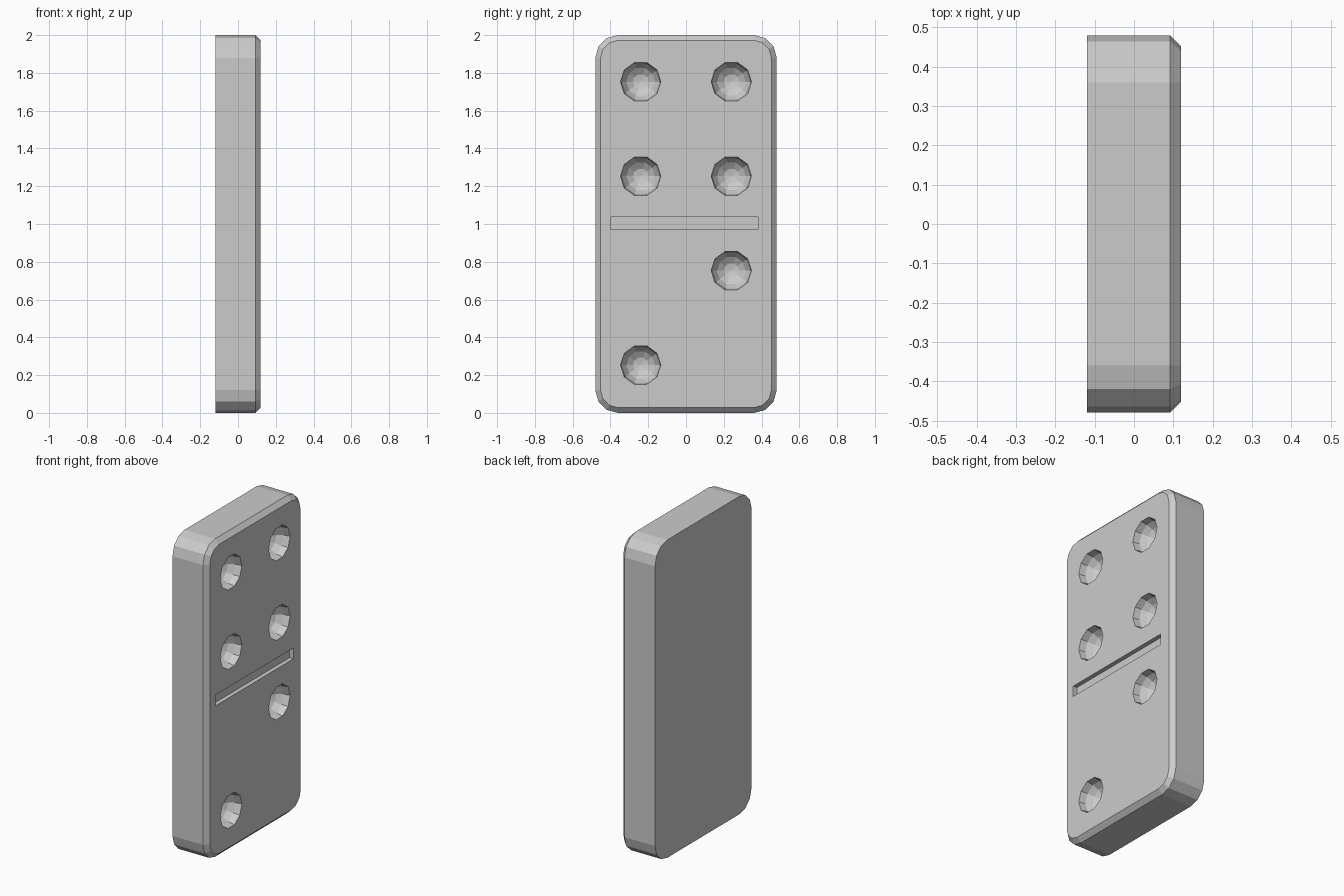
import bpy, bmesh
from math import pi, sin, cos, radians
from mathutils import Matrix

if "Cube" in bpy.data.objects:
    bpy.data.objects.remove(bpy.data.objects["Cube"])

HX, HY, H = 0.12, 0.48, 2.0   # half thickness, half width, height
R, BEV = 0.12, 0.028          # corner radius, face chamfer


def make_object(name, bm):
    bmesh.ops.recalc_face_normals(bm, faces=bm.faces)
    mesh = bpy.data.meshes.new(name)
    bm.to_mesh(mesh)
    bm.free()
    ob = bpy.data.objects.new(name, mesh)
    bpy.context.collection.objects.link(ob)
    return ob


def rounded_loop(bm, x, inset):
    """Rounded rectangle in the YZ plane, three segments per corner."""
    r = R - inset
    verts = []
    for k, (sy, sz) in enumerate(((1, 1), (-1, 1), (-1, -1), (1, -1))):
        for i in range(4):
            a = radians(90 * k + 30 * i)
            verts.append(bm.verts.new((x, sy * (HY - R) + r * cos(a),
                                       H / 2 + sz * (H / 2 - R) + r * sin(a))))
    return verts


# Tile body: flat back, chamfered front face
bm = bmesh.new()
loops = [rounded_loop(bm, -HX, 0), rounded_loop(bm, HX - BEV, 0), rounded_loop(bm, HX, BEV)]
for a, b in zip(loops, loops[1:]):
    n = len(a)
    for i in range(n):
        j = (i + 1) % n
        bm.faces.new((a[i], a[j], b[j], b[i]))
bm.faces.new(loops[0])
bm.faces.new(loops[-1])
tile = make_object("domino_tile", bm)

# Round pips: ten-sided spheres with their poles along x
bm = bmesh.new()
for y, z in ((-0.24, 1.753), (0.24, 1.753), (-0.24, 1.253), (0.24, 1.253),
             (0.24, 0.753), (-0.24, 0.253)):
    m = Matrix.Translation((HX, y, z)) @ Matrix.Rotation(pi / 2, 4, 'Y')
    bmesh.ops.create_uvsphere(bm, u_segments=10, v_segments=8, radius=0.107, matrix=m)
pips = make_object("pip_cutter", bm)

# Dividing groove
bm = bmesh.new()
bmesh.ops.create_cube(bm, size=1, matrix=Matrix.Translation((HX, -0.008, 1.004))
                      @ Matrix.Diagonal((0.054, 0.776, 0.068, 1)))
groove = make_object("groove_cutter", bm)

for cutter in (pips, groove):
    mod = tile.modifiers.new(cutter.name, 'BOOLEAN')
    mod.operation = 'DIFFERENCE'
    mod.solver = 'EXACT'
    mod.object = cutter
    cutter.hide_render = True
    cutter.hide_viewport = True
